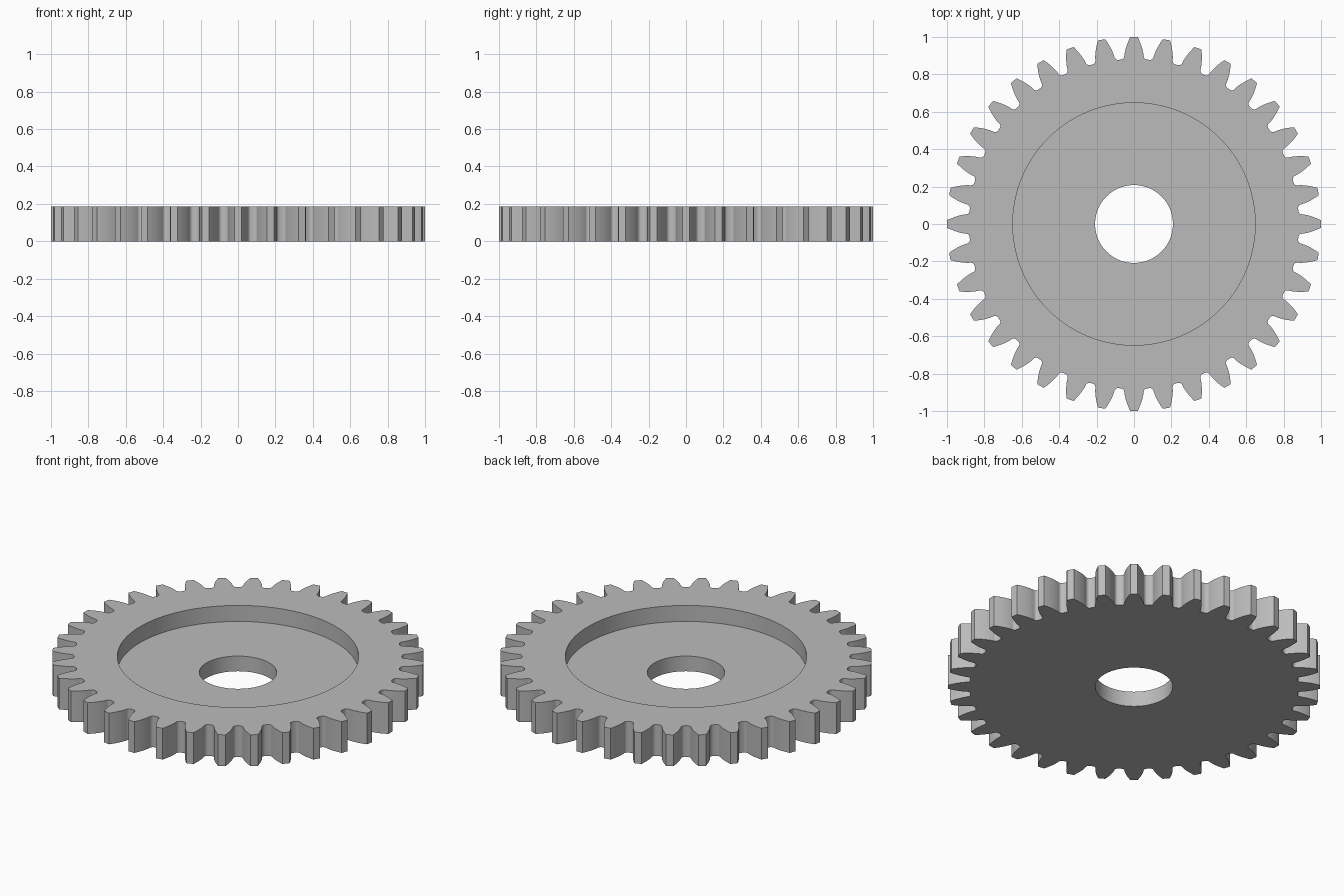
import bpy, bmesh, math

if "Cube" in bpy.data.objects:
    bpy.data.objects.remove(bpy.data.objects["Cube"])

# Gear proportions, with an outer radius of 1
TEETH = 36
HEIGHT, FLOOR = 0.185, 0.09
RECESS, BORE = 0.648, 0.208
MODULE = 2 / (TEETH + 2)
PITCH = MODULE * TEETH / 2
ROOT = PITCH - 1.25 * MODULE
PRESSURE = math.radians(20)
BASE = PITCH * math.cos(PRESSURE)
FILLET = 0.38 * MODULE


def involute(angle):
    return math.tan(angle) - angle


def half_angle(r):
    """Half the angular thickness of a tooth at radius r."""
    return math.pi / (2 * TEETH) + involute(PRESSURE) - involute(math.acos(BASE / r))


# Half a tooth as (radius, angle): tip, involute flank, rounded root
flank_end = ROOT + FILLET
half = [(1, 0)]
for i in range(9):
    r = 1 + (flank_end - 1) * i / 8
    half.append((r, half_angle(r)))
for i in range(1, 7):
    t = math.pi / 2 * i / 6
    half.append((flank_end - FILLET * math.sin(t),
                 half_angle(flank_end) + FILLET / flank_end * (1 - math.cos(t))))
half.append((ROOT, math.pi / TEETH))

# Mirror the half tooth and repeat it round the wheel
tooth = [(r, -a) for r, a in reversed(half[1:-1])] + half
outline = [(r, a + k * math.tau / TEETH) for k in range(TEETH) for r, a in tooth]

# Rings from the toothed rim, over the recess and down the bore
bm = bmesh.new()


def ring(z, radius=None):
    return [bm.verts.new(((radius or r) * math.cos(a), (radius or r) * math.sin(a), z))
            for r, a in outline]


rings = [ring(0), ring(HEIGHT), ring(HEIGHT, RECESS),
         ring(FLOOR, RECESS), ring(FLOOR, BORE), ring(0, BORE)]
for low, high in zip(rings, rings[1:] + rings[:1]):
    for j in range(len(outline)):
        n = (j + 1) % len(outline)
        bm.faces.new((low[j], low[n], high[n], high[j]))

mesh = bpy.data.meshes.new("gear_wheel")
bm.to_mesh(mesh)
bm.free()

# Plain grey metal
grey = bpy.data.materials.new("grey_metal")
grey.use_nodes = True
colour = (0.5, 0.5, 0.5, 1)
grey.diffuse_color = colour
grey.node_tree.nodes["Principled BSDF"].inputs["Base Color"].default_value = colour
mesh.materials.append(grey)

gear = bpy.data.objects.new("gear_wheel", mesh)
bpy.context.collection.objects.link(gear)
bpy.ops.object.select_all(action="DESELECT")
gear.select_set(True)
bpy.context.view_layer.objects.active = gear
bpy.ops.object.shade_smooth_by_angle(angle=math.radians(30))
